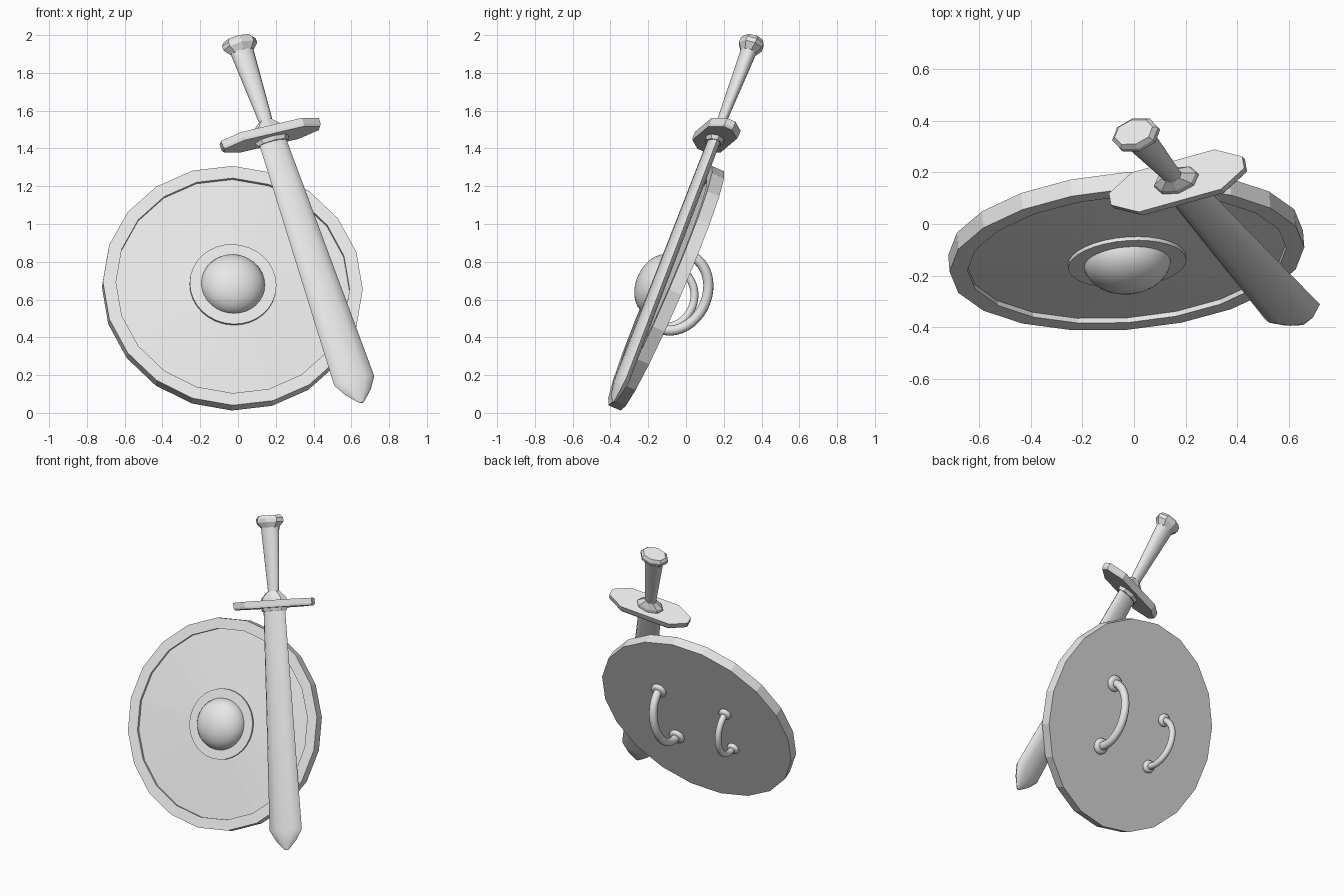
import bpy, bmesh, math
from mathutils import Vector, Matrix

cube = bpy.data.objects.get("Cube")
if cube:
    bpy.data.objects.remove(cube, do_unlink=True)

# One plain grey for everything
grey = bpy.data.materials.new("plain_grey")
grey.use_nodes = True
grey.diffuse_color = (0.8, 0.8, 0.8, 1)
grey.node_tree.nodes["Principled BSDF"].inputs["Base Color"].default_value = (0.8, 0.8, 0.8, 1)


def frame(origin, x_hint, z_axis):
    """Matrix with the given z axis and an x axis close to the hint."""
    z = Vector(z_axis).normalized()
    x = Vector(x_hint)
    x = (x - z * x.dot(z)).normalized()
    y = z.cross(x)
    m = Matrix((x, y, z)).transposed().to_4x4()
    m.translation = Vector(origin)
    return m


def skin(name, rings, matrix, smooth=None):
    """Join equal rings of points into a capped solid."""
    bm = bmesh.new()
    loops = [[bm.verts.new(p) for p in ring] for ring in rings]
    for a, b in zip(loops, loops[1:]):
        for i in range(len(a)):
            j = (i + 1) % len(a)
            bm.faces.new((a[i], a[j], b[j], b[i]))
    bm.faces.new(loops[0])
    bm.faces.new(loops[-1])
    bmesh.ops.recalc_face_normals(bm, faces=bm.faces)
    bm.transform(matrix)
    mesh = bpy.data.meshes.new(name)
    bm.to_mesh(mesh)
    bm.free()
    mesh.materials.append(grey)
    obj = bpy.data.objects.new(name, mesh)
    bpy.context.collection.objects.link(obj)
    if smooth:
        bpy.ops.object.select_all(action='DESELECT')
        obj.select_set(True)
        bpy.context.view_layer.objects.active = obj
        bpy.ops.object.shade_smooth_by_angle(angle=math.radians(smooth))
    return obj


def ellipse(height, rx, ry, sides, cx=0, cy=0):
    turn = [2 * math.pi * i / sides for i in range(sides)]
    return [Vector((cx + rx * math.cos(t), cy + ry * math.sin(t), height)) for t in turn]


def loft(name, sections, sides, matrix, smooth=None, cx=0, cy=0):
    """Stack of ellipses given as (height, x radius, y radius)."""
    return skin(name, [ellipse(h, rx, ry, sides, cx, cy) for h, rx, ry in sections], matrix, smooth)


# Shield: z points out of its front
shield = frame((-0.03, -0.105, 0.66), (1, 0, 0), (0.075, -0.915, 0.395))
profile = [(-0.035, 0.69), (0.035, 0.69), (0.035, 0.62), (0.015, 0.62), (0.042, 0.2)]
loft("shield_board", [(h, r, r) for h, r in profile], 20, shield)
loft("boss_plate", [(0.03, 0.23, 0.23), (0.055, 0.23, 0.23)], 32, shield, 30)

# Domed boss
dome = []
for i in range(10):
    t = math.pi / 2 * i / 9.3
    dome.append((0.043 + 0.12 * math.sin(t), 0.17 * math.cos(t), 0.17 * math.cos(t)))
loft("boss_dome", dome, 32, shield, 40)


# Arched handles with round feet on the back
def handle(name, top, bottom, reach, thick, foot):
    top, bottom = Vector((*top, -0.035)), Vector((*bottom, -0.035))
    mid, half = (top + bottom) / 2, (top - bottom) / 2
    out = Vector((0, 0, -reach))
    side = half.cross(out).normalized()
    rings = []
    for i in range(25):
        t = math.pi * i / 24
        centre = mid + half * math.cos(t) + out * math.sin(t)
        along = (out * math.cos(t) - half * math.sin(t)).normalized()
        across = along.cross(side)
        rings.append([centre + side * p.x + across * p.y
                      for p in ellipse(0, thick, thick, 12)])
    skin(name, rings, shield, 60)
    for end, p in (("top", top), ("bottom", bottom)):
        steps = [(-0.03, 0.9), (-0.042, 1), (-0.054, 0.95), (-0.062, 0.7)]
        loft(f"{name}_{end}_foot", [(h, foot * k, foot * k) for h, k in steps],
             16, shield, 50, p.x, p.y)


handle("large_handle", (0.225, 0.21), (0.2, -0.21), 0.17, 0.027, 0.054)
handle("small_handle", (-0.25, 0.12), (-0.225, -0.205), 0.15, 0.021, 0.043)

# Sword: z runs up to the pommel, x along the guard
sword = frame((0, 0.355, 1.975), (0.945, 0.255, 0.205), (-0.303, 0.343, 0.889))
loft("pommel", [(-0.075, 0.064, 0.044), (-0.04, 0.095, 0.066),
                (-0.015, 0.095, 0.066), (0.005, 0.078, 0.052)], 8, sword)
loft("grip", [(-0.5, 0.037, 0.025), (-0.07, 0.064, 0.043)], 12, sword, 50)
loft("grip_collar", [(-0.545, 0.092, 0.055), (-0.525, 0.085, 0.05),
                     (-0.485, 0.04, 0.028)], 8, sword)

# Guard: long plate with tapered ends
outline = [(0.275, 0.025), (0.17, 0.085), (-0.17, 0.085), (-0.275, 0.025)]
outline += [(x, -y) for x, y in reversed(outline)]
skin("guard", [[Vector((x * k, y * k, h)) for x, y in outline]
               for h, k in ((-0.593, 0.97), (-0.58, 1), (-0.545, 1))], sword)

# Blade: flat oval that widens down to a short point
loft("blade_collar", [(-0.615, 0.085, 0.042), (-0.59, 0.095, 0.052)], 8, sword)
loft("blade", [(-0.59, 0.075, 0.032), (-2.03, 0.113, 0.036),
               (-2.1, 0.07, 0.026), (-2.16, 0.012, 0.006)], 12, sword, 50)
